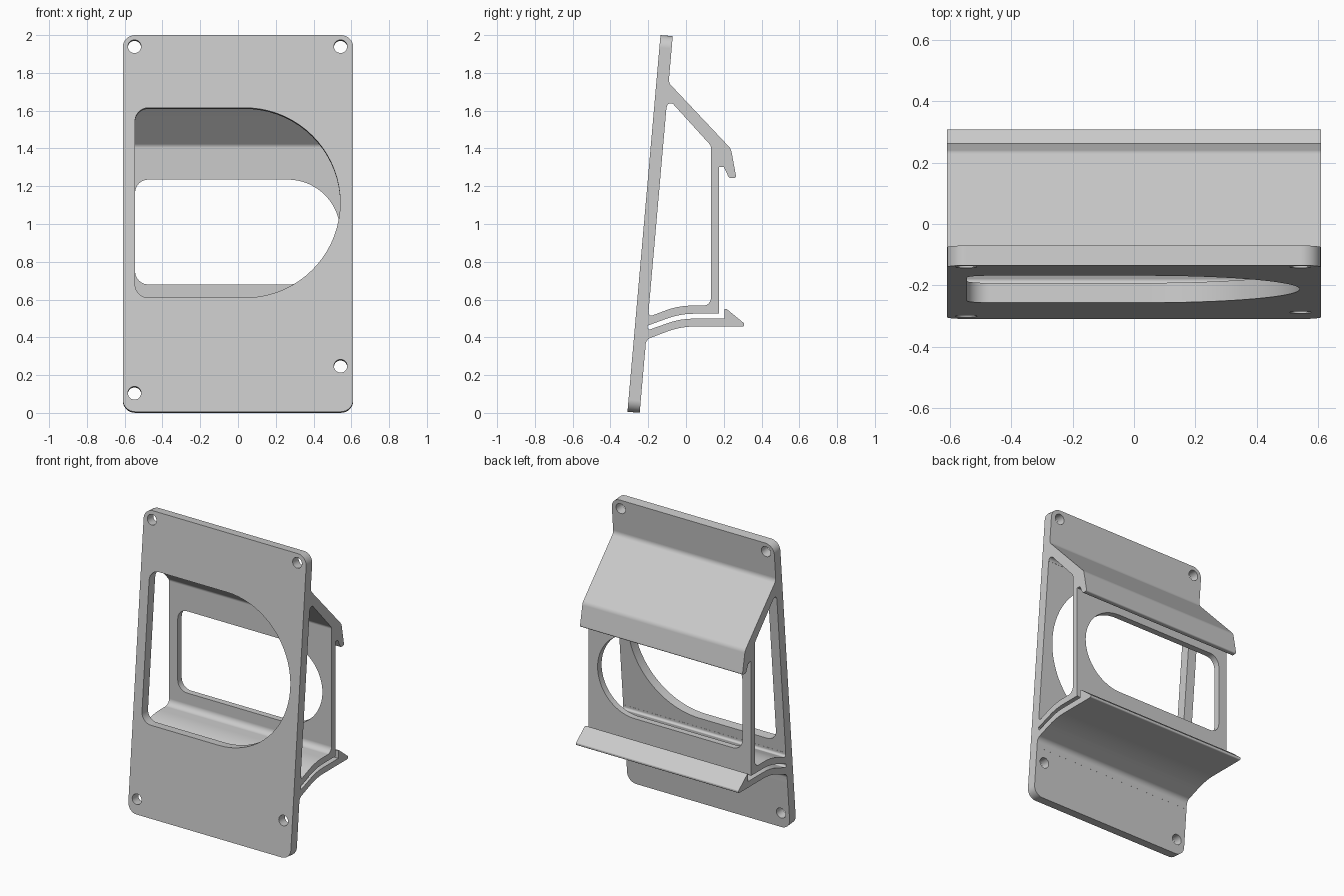
import bpy, bmesh
from math import atan2, cos, sin, tan, ceil, radians
from mathutils import Matrix, Vector

cube = bpy.data.objects.get("Cube")
if cube:
    bpy.data.objects.remove(cube, do_unlink=True)

grey = bpy.data.materials.new("light grey plastic")
grey.use_nodes = True
colour = (0.6, 0.6, 0.6, 1)
grey.diffuse_color = colour
grey.node_tree.nodes["Principled BSDF"].inputs["Base Color"].default_value = colour

X, Y, Z = Vector((1, 0, 0)), Vector((0, 1, 0)), Vector((0, 0, 1))
ORIGIN = Vector((0, 0, 0))
HALF = 0.61

# Leaning frame of the face plate
TILT = atan2(0.175, 1.994)
FOOT = Vector((0, -0.31, 0.006))
UP = Vector((0, sin(TILT), cos(TILT)))
INWARD = Vector((0, cos(TILT), -sin(TILT)))
THICK = 0.065


def rounded(corners):
    """Outline from (u, v, radius) corners, each turned into a fillet arc."""
    out = []
    for i, (u, v, r) in enumerate(corners):
        p = Vector((u, v))
        came = (p - Vector(corners[i - 1][:2])).normalized()
        goes = (Vector(corners[(i + 1) % len(corners)][:2]) - p).normalized()
        turn = atan2(came.x * goes.y - came.y * goes.x, came.dot(goes))
        pts = [p]
        if r and abs(turn) > 0.01:
            start = p - came * r * tan(abs(turn) / 2)
            inward = Vector((-came.y, came.x)) * (r if turn > 0 else -r)
            steps = max(2, ceil(abs(turn) / radians(5 if r > 0.2 else 12)))
            pts = [start + inward - Matrix.Rotation(turn * k / steps, 2) @ inward
                   for k in range(steps + 1)]
        for q in pts:
            if not out or (q - out[-1]).length > 1e-4:
                out.append(q)
    if (out[0] - out[-1]).length < 1e-4:
        out.pop()
    return out


def prism(name, outline, near, far, origin, u, v, w):
    """Extrude a flat outline lying along u and v from near to far along w."""
    bm = bmesh.new()
    rings = [[bm.verts.new(origin + u * p.x + v * p.y + w * d) for p in outline]
             for d in (near, far)]
    for ring in rings:
        bm.faces.new(ring)
    for i in range(len(outline)):
        bm.faces.new((rings[0][i - 1], rings[0][i], rings[1][i], rings[1][i - 1]))
    bmesh.ops.recalc_face_normals(bm, faces=bm.faces)
    mesh = bpy.data.meshes.new(name)
    bm.to_mesh(mesh)
    bm.free()
    mesh.materials.append(grey)
    obj = bpy.data.objects.new(name, mesh)
    bpy.context.collection.objects.link(obj)
    return obj


def activate(obj):
    bpy.ops.object.select_all(action='DESELECT')
    obj.select_set(True)
    bpy.context.view_layer.objects.active = obj


def cut(obj, cutter):
    activate(obj)
    mod = obj.modifiers.new("cut", 'BOOLEAN')
    mod.operation, mod.solver, mod.object = 'DIFFERENCE', 'EXACT', cutter
    bpy.ops.object.modifier_apply(modifier=mod.name)
    bpy.data.objects.remove(cutter, do_unlink=True)


def finish(obj):
    activate(obj)
    bpy.ops.object.shade_smooth_by_angle(angle=radians(30))
    mod = obj.modifiers.new("flat faces stay flat", 'WEIGHTED_NORMAL')
    mod.keep_sharp = True


def window(low, high):
    """Opening with small corners on one side and a half round on the other."""
    big = (high - low) / 2
    return rounded([(-0.545, low, 0.07), (0.541, low, big),
                    (0.541, high, big), (-0.545, high, 0.07)])


def along(z):
    return (z - FOOT.z) / cos(TILT)


# Face plate with window and four screw holes
TOP = along(2.0)
plate = prism("face_plate", rounded([(-HALF, 0, 0.065), (HALF, 0, 0.065),
                                     (HALF, TOP, 0.065), (-HALF, TOP, 0.065)]),
              0, THICK, FOOT, X, UP, INWARD)
cut(plate, prism("window_cutter", window(along(0.61), along(1.615)),
                 -0.1, 0.2, FOOT, X, UP, INWARD))
R = 0.035
for x, z in ((-0.548, 1.94), (0.543, 1.94), (-0.548, 0.105), (0.543, 0.248)):
    h = along(z)
    hole = rounded([(x - R, h - R, R), (x + R, h - R, R),
                    (x + R, h + R, R), (x - R, h + R, R)])
    cut(plate, prism("hole_cutter", hole, -0.1, 0.2, FOOT, X, UP, INWARD))
finish(plate)

# Rear housing: sloped roof with hook, upright wall and curved floor
housing_profile = [
    (-0.11, 1.775, 0), (-0.0895, 1.775, 0), (-0.092, 1.748, 0.04),
    (0.238, 1.398, 0.05), (0.267, 1.243, 0.01), (0.228, 1.243, 0.015),
    (0.2, 1.303, 0.01), (0.175, 1.303, 0), (0.175, 0.525, 0.005),
    (-0.03, 0.525, 0.4), (-0.22, 0.456, 0), (-0.225, 0.54, 0),
    (-0.197, 0.54, 0), (-0.199, 0.508, 0.014),
    (-0.04, 0.568, 0.4), (0.132, 0.568, 0.04), (0.132, 1.415, 0.03),
    (-0.098, 1.668, 0.021), (-0.102, 1.62, 0), (-0.13, 1.62, 0)]
housing = prism("rear_housing", rounded(housing_profile), -HALF, HALF, ORIGIN, Y, Z, X)
cut(housing, prism("window_cutter", window(0.68, 1.235), 0.08, 0.25, ORIGIN, X, Z, Y))
finish(housing)

# Springy lower clip with barbed end
clip_profile = [
    (-0.225, 0.33, 0), (-0.216, 0.33, 0), (-0.212, 0.388, 0.04),
    (-0.03, 0.457, 0.4), (0.308, 0.457, 0.008), (0.308, 0.474, 0.008),
    (0.215, 0.55, 0.008), (0.204, 0.55, 0), (0.204, 0.499, 0),
    (-0.03, 0.499, 0.4), (-0.204, 0.437, 0.012), (-0.203, 0.47, 0), (-0.23, 0.47, 0)]
clip = prism("lower_clip", rounded(clip_profile), -HALF, HALF, ORIGIN, Y, Z, X)
finish(clip)
